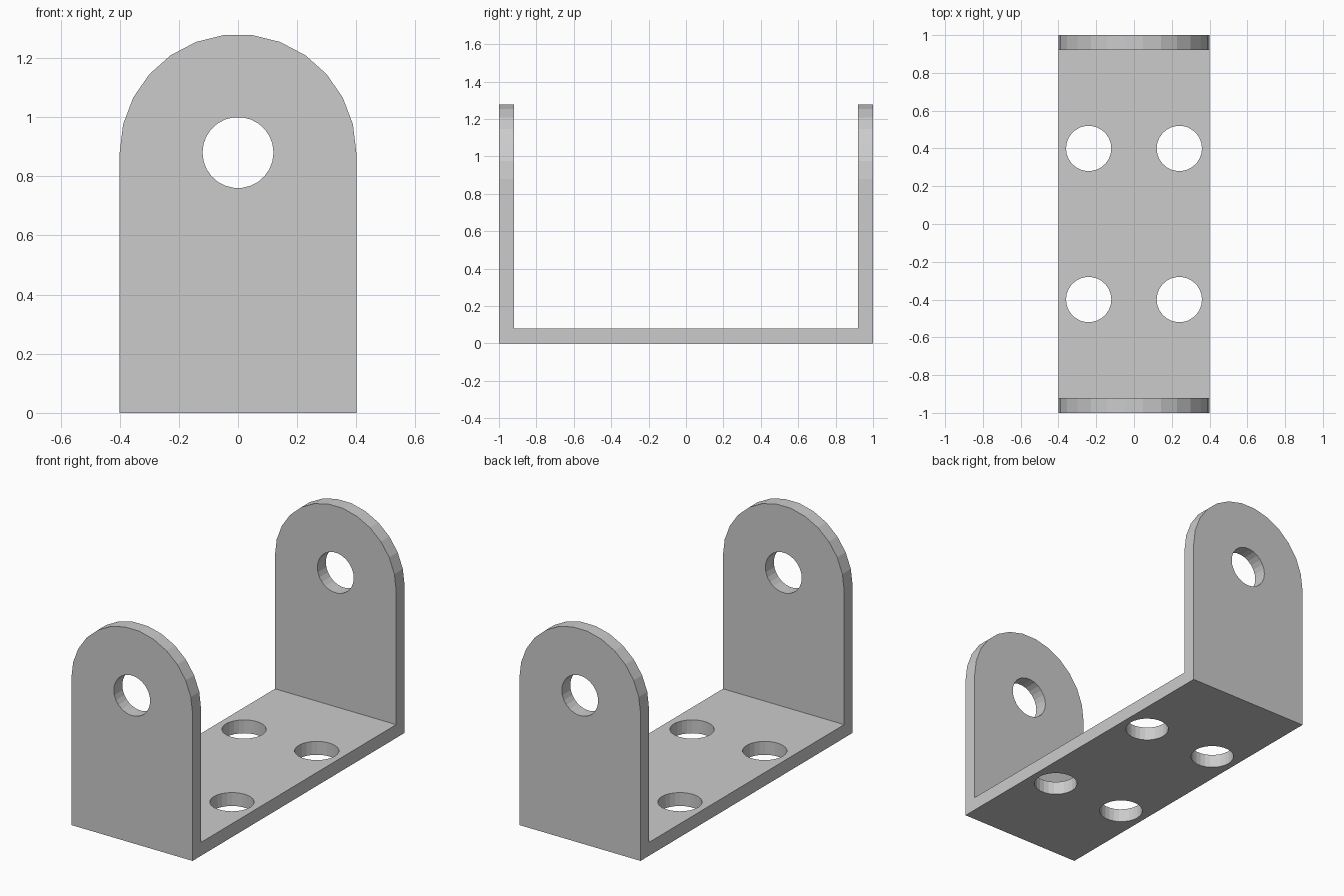
import bpy, bmesh
from math import pi, sin, cos
from mathutils import Vector

if "Cube" in bpy.data.objects:
    bpy.data.objects.remove(bpy.data.objects["Cube"])

ARC = 13                      # segments per half circle
W, T, ZC = 0.4, 0.08, 0.88    # half width, sheet thickness, pivot height


def add_prism(bm, points, offset):
    """Extrude a closed planar outline along offset into a solid."""
    face = bm.faces.new([bm.verts.new(p) for p in points])
    ext = bmesh.ops.extrude_face_region(bm, geom=[face], use_keep_orig=True)
    verts = [g for g in ext["geom"] if isinstance(g, bmesh.types.BMVert)]
    bmesh.ops.translate(bm, verts=verts, vec=Vector(offset))


def finish(bm, name):
    bmesh.ops.recalc_face_normals(bm, faces=bm.faces[:])
    mesh = bpy.data.meshes.new(name)
    bm.to_mesh(mesh)
    bm.free()
    obj = bpy.data.objects.new(name, mesh)
    bpy.context.collection.objects.link(obj)
    return obj


def circle(r, count):
    return [(r * cos(i * pi / ARC), r * sin(i * pi / ARC)) for i in range(count)]


# U-shaped bracket, extruded slightly too wide so the arch trims it
bm = bmesh.new()
profile = [(-1, 0), (1, 0), (1, 1.5), (1 - T, 1.5), (1 - T, T),
           (T - 1, T), (T - 1, 1.5), (-1, 1.5)]
add_prism(bm, [(-0.5, y, z) for y, z in profile], (1, 0, 0))
bracket = finish(bm, "u_bracket")

# Arched outline of the side lugs
bm = bmesh.new()
arch = [(x, ZC + z) for x, z in circle(W, ARC + 1)] + [(-W, -0.2), (W, -0.2)]
add_prism(bm, [(x, -1.2, z) for x, z in arch], (0, 2.4, 0))
arch_cutter = finish(bm, "arch_cutter")

# Pivot hole through both lugs and four mounting holes in the base
bm = bmesh.new()
ring = circle(0.12, 2 * ARC)
add_prism(bm, [(x, -1.2, ZC + z) for x, z in ring], (0, 2.4, 0))
for sx in (-0.24, 0.24):
    for sy in (-0.4, 0.4):
        add_prism(bm, [(sx + x, sy + y, -0.1) for x, y in ring], (0, 0, 0.3))
hole_cutter = finish(bm, "hole_cutter")

# Trim and drill, then discard the cutters
bpy.context.view_layer.objects.active = bracket
for cutter, op in ((arch_cutter, 'INTERSECT'), (hole_cutter, 'DIFFERENCE')):
    cutter.hide_render = True
    mod = bracket.modifiers.new(cutter.name, 'BOOLEAN')
    mod.object, mod.operation, mod.solver = cutter, op, 'EXACT'
    bpy.ops.object.modifier_apply(modifier=mod.name)
    bpy.data.objects.remove(cutter)
